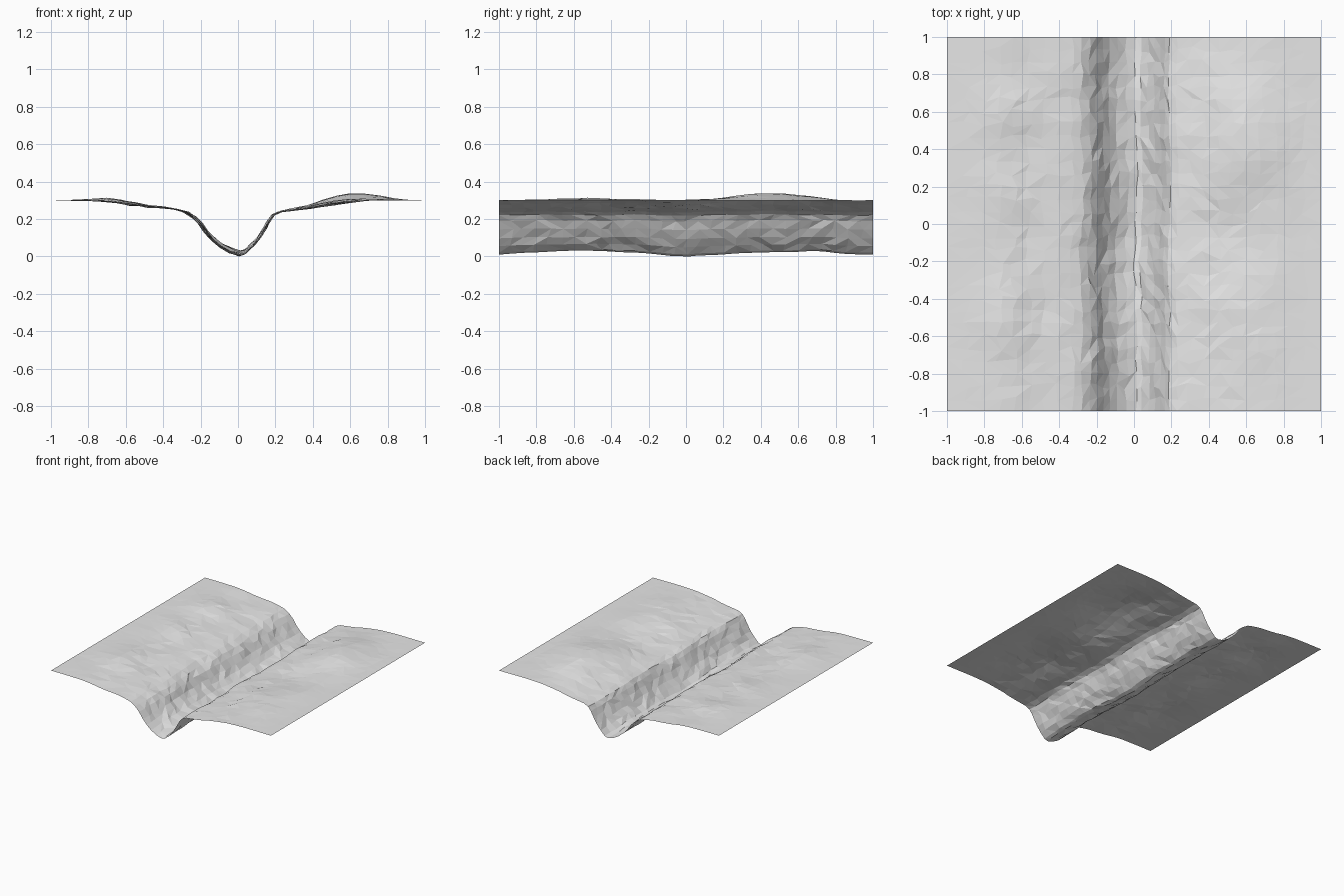
import bpy, bmesh, math, random
from mathutils import Vector, noise

if "Cube" in bpy.data.objects:
    bpy.data.objects.remove(bpy.data.objects["Cube"])

random.seed(4)

# cross-section of the ravine (x, z)
PROFILE = [(-1, .305), (-.9, .305), (-.8, .304), (-.72, .302), (-.64, .295), (-.56, .282),
           (-.48, .274), (-.4, .268), (-.33, .256), (-.28, .243), (-.235, .215), (-.2, .18),
           (-.165, .13), (-.13, .092), (-.09, .058), (-.04, .03), (.01, .015), (.04, .025),
           (.075, .06), (.11, .102), (.14, .15), (.165, .195), (.19, .226), (.23, .243),
           (.3, .252), (.38, .264), (.45, .28), (.52, .29), (.6, .3), (.68, .304),
           (.76, .306), (.83, .306), (.91, .305), (1, .305)]
# height change of the ravine floor along y
FLOOR = [(-1, 0), (-.8, .012), (-.6, .025), (-.3, .014), (0, -.012), (.25, .005),
         (.45, .012), (.7, .022), (.85, .002), (1, 0)]
# soft mounds and dips on the plateaus: x, y, radius, height
MOUNDS = [(.6, .36, .24, .035), (.55, .62, .2, .022), (-.68, -.5, .16, .016),
          (-.65, .6, .18, .014), (.55, -.55, .22, .012), (-.5, .1, .2, .008),
          (.5, -.06, .13, -.012), (-.6, -.07, .12, -.01), (-.5, -.45, .1, -.012),
          (-.62, .42, .1, -.01)]


def interp(table, t):
    for (a, za), (b, zb) in zip(table, table[1:]):
        if t <= b:
            return za + (zb - za) * (t - a) / (b - a)
    return table[-1][1]


def height(x, y, z):
    fade = min(1, (1 - abs(x)) / .25) * min(1, (1 - abs(y)) / .15)
    z += interp(FLOOR, y) * math.exp(-(x / .12) ** 2)
    bumps = sum(h * math.exp(-((x - a) ** 2 + (y - b) ** 2) / r ** 2) for a, b, r, h in MOUNDS)
    rough = .007 * noise.noise(Vector((x * 5, y * 6, 3.3)))
    return z + (bumps + rough) * fade


# terrain sheet: jittered grid swept along the ravine
ROWS = 30
bm = bmesh.new()
grid = []
for j in range(ROWS + 1):
    y0 = -1 + 2 * j / ROWS
    row = []
    for i, (x0, z0) in enumerate(PROFILE):
        x, y = x0, y0
        inner_x, inner_y = 0 < i < len(PROFILE) - 1, 0 < j < ROWS
        if inner_y:
            y += random.uniform(-.017, .017)
        if inner_x and inner_y:
            gap = min(x0 - PROFILE[i - 1][0], PROFILE[i + 1][0] - x0)
            x += random.uniform(-.25, .25) * gap
            if abs(x0) < .35:  # meander of the walls
                x += .012 * math.sin(y0 * 7) * (1 - abs(y0))
        row.append(bm.verts.new((x, y, max(0, height(x, y, z0)))))
    grid.append(row)
for a, b in zip(grid, grid[1:]):
    for i in range(len(a) - 1):
        q = (a[i], a[i + 1], b[i + 1], b[i])
        k = random.randint(0, 1)
        bm.faces.new((q[k], q[k + 1], q[k + 2]))
        bm.faces.new((q[k], q[k + 2], q[(k + 3) % 4]))
low = min(v.co.z for v in bm.verts)
for v in bm.verts:
    v.co.z -= low

mesh = bpy.data.meshes.new("ravine_terrain")
bm.to_mesh(mesh)
bm.free()
stone = bpy.data.materials.new("light grey stone")
stone.diffuse_color = (.8, .8, .8, 1)
stone.use_nodes = True
stone.node_tree.nodes["Principled BSDF"].inputs["Base Color"].default_value = stone.diffuse_color
mesh.materials.append(stone)
bpy.context.collection.objects.link(bpy.data.objects.new("ravine_terrain", mesh))
